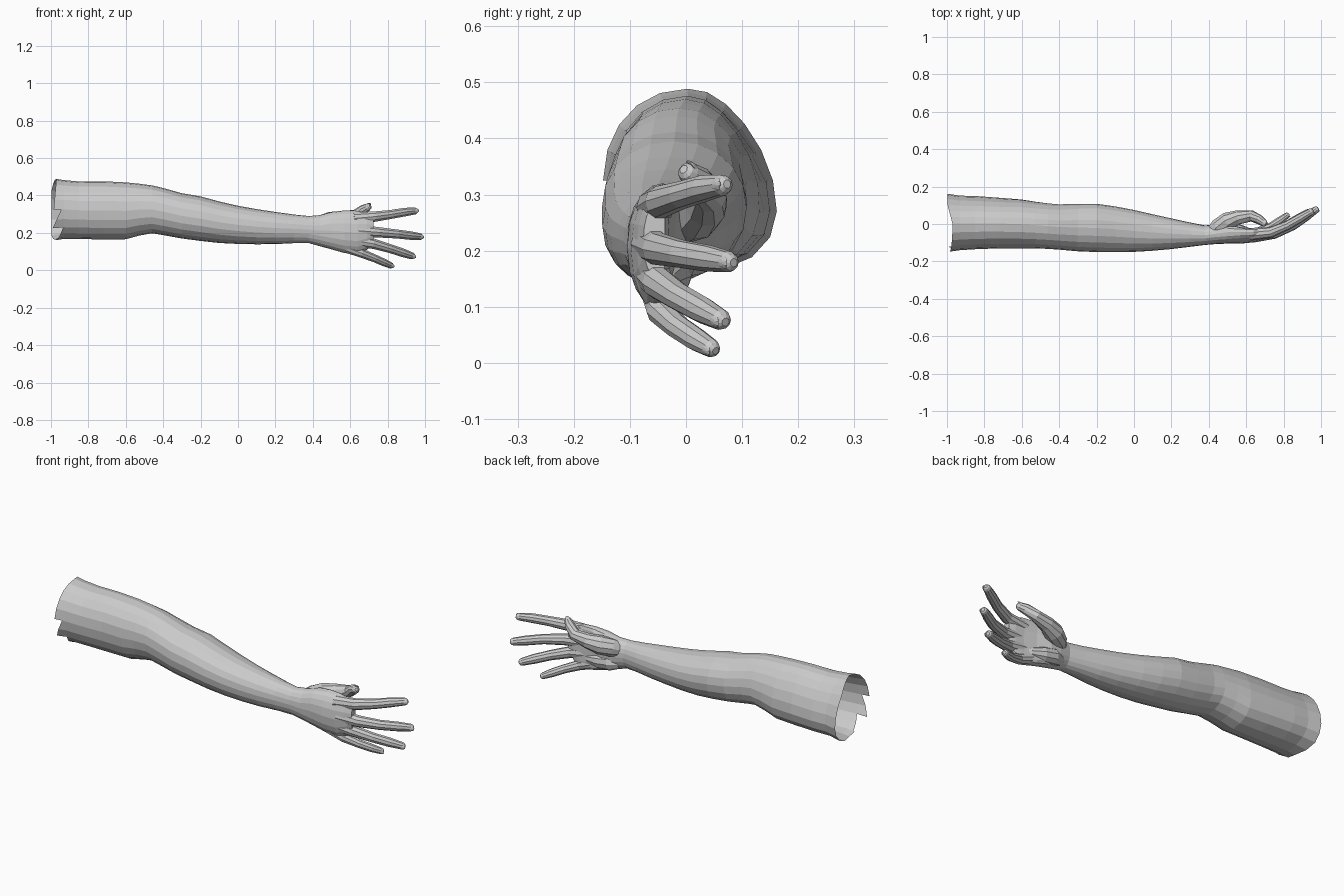
import bpy, bmesh, math
from mathutils import Vector

if "Cube" in bpy.data.objects:
    bpy.data.objects.remove(bpy.data.objects["Cube"])

SIDES = 20


def loft(name, rings):
    """Closed mesh through equally sized rings of points."""
    n = len(rings[0])
    verts = [v for r in rings for v in r]
    faces = [(i * n + j, i * n + (j + 1) % n, (i + 1) * n + (j + 1) % n, (i + 1) * n + j)
             for i in range(len(rings) - 1) for j in range(n)]
    faces += [tuple(range(n)), tuple(range(len(verts) - n, len(verts)))]
    me = bpy.data.meshes.new(name)
    me.from_pydata(verts, [], faces)
    bm = bmesh.new()
    bm.from_mesh(me)
    bmesh.ops.recalc_face_normals(bm, faces=bm.faces)
    bm.to_mesh(me)
    bm.free()
    ob = bpy.data.objects.new(name, me)
    bpy.context.collection.objects.link(ob)
    return ob


def arm_ring(x, z0, z1, y0, y1):
    """Oval section; fuller at the lower back on the upper arm, arched across the palm."""
    ring = []
    skew = 0.045 * max(0, min(1, (-0.2 - x) / 0.6))
    arch = 1.6 * max(0, min(1, (x - 0.42) / 0.15))
    power = 0.8 if x > 0.45 else 0.95
    for k in range(SIDES):
        a = math.tau * k / SIDES
        c, s = math.cos(a), math.sin(a)
        cy = math.copysign(abs(c) ** power, c)
        cz = math.copysign(abs(s) ** power, s)
        dz = cz * (z1 - z0) / 2
        y = (y0 + y1) / 2 + cy * (y1 - y0) / 2 - skew * max(0, c) * s + arch * dz * dz
        ring.append((x, y, (z0 + z1) / 2 + dz))
    return ring


def digit(name, pts, radii, back, sides=10):
    """Tapered tube with a rounded tip and a nail on its back side."""
    p = [Vector(q) for q in pts]
    back = Vector(back)
    end = (p[-1] - p[-2]).normalized()
    p += [p[-1] + end * radii[-1] * 0.55, p[-1] + end * radii[-1] * 0.85]
    r = list(radii) + [radii[-1] * 0.78, radii[-1] * 0.4]
    rings = []
    for i, c in enumerate(p):
        t = (p[min(i + 1, len(p) - 1)] - p[max(i - 1, 0)]).normalized()
        u = (back - t * back.dot(t)).normalized()
        w = t.cross(u)
        rings.append([c + r[i] * (u * math.cos(math.tau * k / sides)
                                  + w * math.sin(math.tau * k / sides)) for k in range(sides)])
    ob = loft(name, rings)
    # nail: flattened ball sitting on the fingertip
    u = (back - end * back.dot(end)).normalized()
    w = end.cross(u)
    bm = bmesh.new()
    bmesh.ops.create_uvsphere(bm, u_segments=10, v_segments=6, radius=1)
    rt = radii[-1]
    for v in bm.verts:
        a, b, c = v.co
        v.co = Vector(pts[-1]) + u * rt * (0.82 + 0.2 * c - 0.2 * b * b) + end * rt * 0.95 * a + w * rt * 0.68 * b
    me = bpy.data.meshes.new(name + "_nail")
    bm.to_mesh(me)
    bm.free()
    bpy.context.collection.objects.link(bpy.data.objects.new(name + "_nail", me))
    return ob


# arm and palm: x, z low, z high, y low, y high
sections = [
    (-0.93, .168, .482, -.14, .145), (-0.85, .167, .475, -.135, .143), (-0.72, .165, .476, -.13, .135),
    (-0.6, .166, .470, -.13, .128), (-0.53, .185, .463, -.13, .118), (-0.46, .198, .454, -.133, .11),
    (-0.4, .188, .440, -.137, .105), (-0.3, .170, .412, -.146, .108), (-0.2, .157, .395, -.15, .108),
    (-0.1, .146, .368, -.15, .094), (0, .141, .345, -.149, .075), (0.1, .139, .327, -.143, .052),
    (0.2, .140, .312, -.134, .03), (0.3, .145, .298, -.122, .008), (0.38, .145, .290, -.112, -.008),
    (0.44, .128, .295, -.107, .0), (0.5, .112, .312, -.105, .0), (0.57, .092, .320, -.105, -.02),
    (0.64, .085, .318, -.098, -.03), (0.69, .11, .306, -.088, -.032), (0.725, .15, .285, -.076, -.038)]
arm = loft("arm", [arm_ring(*s) for s in sections])

# digits
finger_r = (.034, .029, .025, .024, .019)
BACK = (0, -1, 0)
digits = [
    digit("index_finger", [(.62, -.055, .277), (.73, -.045, .287), (.82, -.008, .299),
                           (.89, .032, .311), (.945, .065, .317)], finger_r, BACK),
    digit("middle_finger", [(.64, -.065, .212), (.75, -.05, .203), (.85, -.008, .194),
                            (.92, .04, .186), (.972, .076, .18)], finger_r, BACK),
    digit("ring_finger", [(.62, -.06, .16), (.72, -.05, .143), (.81, -.012, .117),
                          (.88, .03, .094), (.93, .062, .077)], finger_r, BACK),
    digit("little_finger", [(.58, -.05, .122), (.66, -.045, .092), (.73, -.015, .064),
                            (.78, .018, .042), (.817, .045, .026)],
          [r * .88 for r in finger_r], BACK),
    digit("thumb", [(.41, -.055, .235), (.45, -.015, .252), (.5, .016, .266), (.56, .036, .28),
                    (.63, .043, .296), (.672, .022, .325), (.695, .005, .338)],
          (.035, .045, .048, .038, .030, .026, .02), (0.3, 0.3, 1)),
    # heel of the palm
    digit("palm_heel", [(.42, -.04, .17), (.47, -.028, .165), (.53, -.03, .155), (.6, -.04, .145)],
          (.03, .042, .04, .025), BACK)]
bpy.data.objects.remove(bpy.data.objects["palm_heel_nail"])

# weld the digits onto the arm
bpy.context.view_layer.objects.active = arm
for d in digits:
    mod = arm.modifiers.new("weld", 'BOOLEAN')
    mod.operation = 'UNION'
    mod.solver = 'EXACT'
    mod.object = d
    bpy.ops.object.modifier_apply(modifier=mod.name)
    bpy.data.objects.remove(d)


# open upper end with a torn edge
def torn_x(co, mid):
    if mid.y > -0.03:
        return -0.97 - 0.028 * max(0, min(1, co.y / 0.1))
    if mid.z > 0.325:
        return -0.985 + 0.015 * (co.z - 0.33) / 0.16
    if mid.z > 0.22:
        return -0.995 + 0.05 * (co.z - 0.22) / 0.105
    return -0.965 + 0.03 * (co.z - 0.17) / 0.05


bm = bmesh.new()
bm.from_mesh(arm.data)
cap = [f for f in bm.faces if all(v.co.x < -0.929 for v in f.verts)]
bmesh.ops.delete(bm, geom=cap, context='FACES')
rim = [e for e in bm.edges if e.is_boundary and all(v.co.x < -0.929 for v in e.verts)]
for e in rim:
    a, b = e.link_loops[0].vert, e.link_loops[0].link_loop_next.vert
    mid = (a.co + b.co) / 2
    new = []
    for v in (a, b):
        x = max(-1.0, min(-0.935, torn_x(v.co, mid)))
        g = 1 + 0.06 * (-0.93 - x) / 0.06
        new.append(bm.verts.new((x, v.co.y * g, 0.32 + (v.co.z - 0.32) * g)))
    bm.faces.new((b, a, new[0], new[1]))
bm.to_mesh(arm.data)
bm.free()
